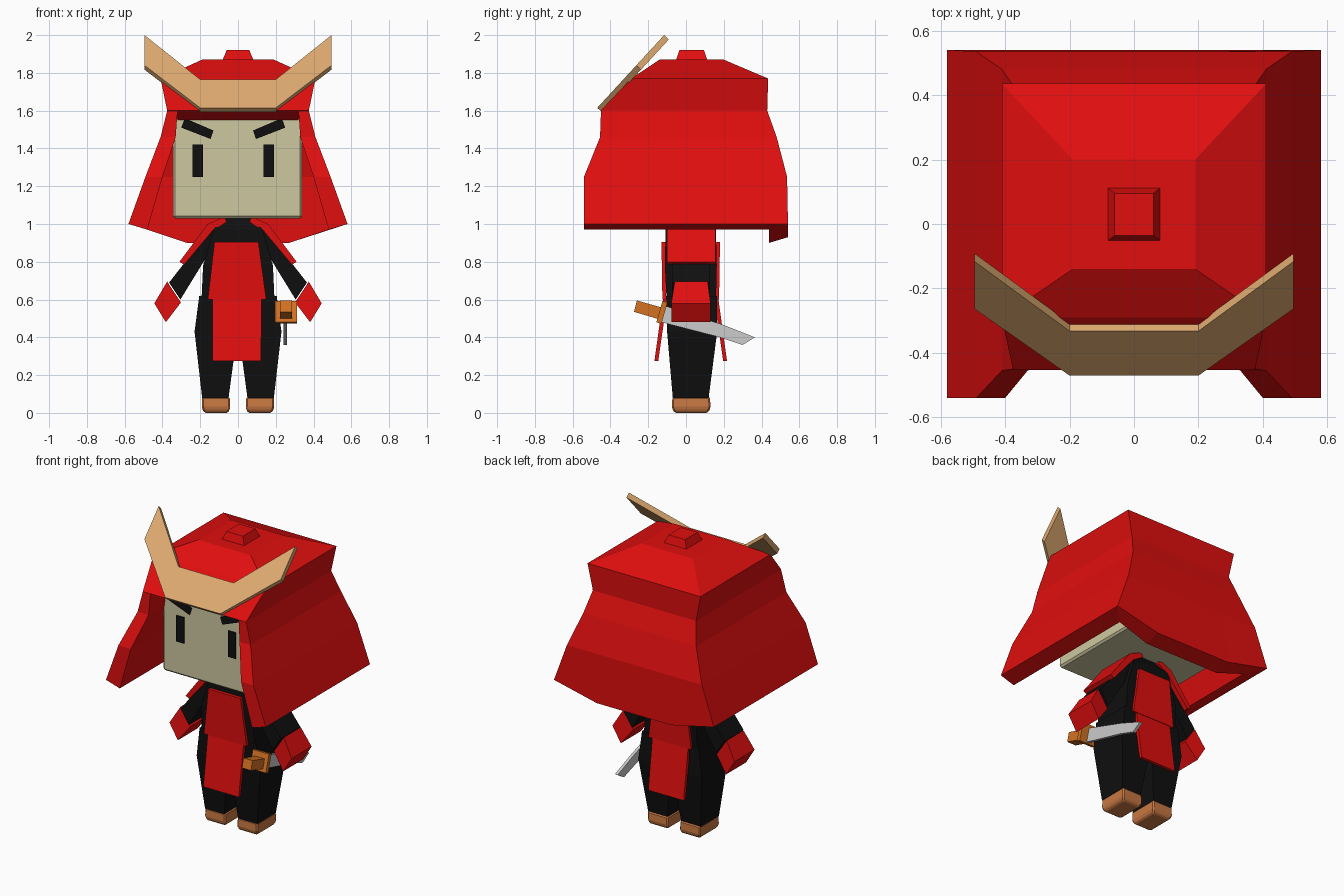
import bpy, bmesh

cube = bpy.data.objects.get("Cube")
if cube:
    bpy.data.objects.remove(cube, do_unlink=True)


def material(name, rgb):
    col = [(c / 255 / 12.92 if c < 11 else ((c / 255 + 0.055) / 1.055) ** 2.4) for c in rgb] + [1]
    m = bpy.data.materials.new(name)
    m.use_nodes = True
    m.diffuse_color = col
    m.node_tree.nodes["Principled BSDF"].inputs["Base Color"].default_value = col
    return m


RED = material("armour red", (224, 14, 14))
BLACK = material("cloth black", (15, 15, 15))
SKIN = material("pale skin", (206, 200, 160))
TAN = material("crest tan", (222, 170, 112))
BROWN = material("boot brown", (200, 120, 66))
ORANGE = material("hilt orange", (212, 114, 34))
STEEL = material("blade steel", (204, 204, 204))


def loft(name, rings, mat):
    """Join rings of equal, even point count; close both ends with quad strips."""
    bm = bmesh.new()
    vs = [[bm.verts.new(p) for p in r] for r in rings]
    n = len(vs[0])
    for a, b in zip(vs, vs[1:]):
        for i in range(n):
            j = (i + 1) % n
            bm.faces.new((a[i], a[j], b[j], b[i]))
    for r in (vs[0], vs[-1]):
        for i in range(n // 2 - 1):
            bm.faces.new((r[i], r[i + 1], r[n - 2 - i], r[n - 1 - i]))
    bmesh.ops.recalc_face_normals(bm, faces=bm.faces)
    me = bpy.data.meshes.new(name)
    bm.to_mesh(me)
    bm.free()
    me.materials.append(mat)
    ob = bpy.data.objects.new(name, me)
    bpy.context.scene.collection.objects.link(ob)
    return ob


def stack(name, levels, mat, s=1):
    """Rectangles (z, x0, x1, y0, y1) lofted upward."""
    return loft(name, [[(s * a, c, z), (s * b, c, z), (s * b, d, z), (s * a, d, z)]
                       for z, a, b, c, d in levels], mat)


def prism_y(name, pts, y0, y1, mat, s=1):
    return loft(name, [[(s * x, y, z) for x, z in pts] for y in (y0, y1)], mat)


def prism_x(name, pts, x0, x1, mat):
    return loft(name, [[(x, y, z) for y, z in pts] for x in (x0, x1)], mat)


def bevel(ob, width):
    m = ob.modifiers.new("soft_edge", "BEVEL")
    m.width = width
    m.segments = 1


# Head, with dark hair on the back face
head = stack("head", [(1.03, -.345, .34, -.29, .38), (1.575, -.345, .34, -.29, .38)], SKIN)
head.data.materials.append(BLACK)
for f in head.data.polygons:
    if f.normal.y > 0.9:
        f.material_index = 1
bevel(head, 0.012)

# Eyes and slanted brows, centred slightly off the middle
for side, s in (("left", 1), ("right", -1)):
    eye = prism_y(side + "_eye", [(.16, 1.25), (.215, 1.25), (.215, 1.42), (.16, 1.42)],
                  -.298, -.289, BLACK, s)
    brow = prism_y(side + "_brow", [(.105, 1.495), (.12, 1.45), (.275, 1.51), (.257, 1.56)],
                   -.299, -.289, BLACK, s)
    eye.location.x = brow.location.x = -0.025

# Helmet skirt: thick shell open at the front
rings = []
for z, w, yf, yb, t, m, drop, lip in ((1.0, .58, -.54, .54, .1, .27, .07, .03),
                                      (1.25, .49, -.54, .535, .09, .25, 0, 0),
                                      (1.46, .41, -.455, .48, .08, .23, 0, 0),
                                      (1.6, .375, -.45, .43, .055, .21, 0, 0)):
    half = [(w, yf, z), (w, yb, z), (m, yb, z - drop)]
    inner = [(w - t, yf, z - lip), (w - t, yb - t, z - lip), (m, yb - t, z - drop - lip)]
    flip = lambda pts: [(-x, y, h) for x, y, h in reversed(pts)]
    outer_u = half + flip(half)
    inner_u = inner + flip(inner)
    rings.append(outer_u + inner_u[::-1])
loft("helmet_skirt", rings, RED)

# Helmet dome and knob
stack("helmet_dome", [(1.55, -.315, .315, -.3, .34), (1.6, -.375, .375, -.452, .43),
                      (1.77, -.41, .41, -.29, .435), (1.87, -.19, .19, -.14, .2)], RED)
stack("helmet_knob", [(1.86, -.085, .085, -.055, .115), (1.92, -.06, .06, -.035, .095)], RED)

# Leaning crest plate
outline = [(-.495, 2.0), (-.2, 1.765), (.2, 1.765), (.495, 2.0),
           (.495, 1.84), (.2, 1.615), (-.2, 1.615), (-.495, 1.84)]
front = [(x, -.47 + .92 * (z - 1.615), z) for x, z in outline]
loft("crest", [front, [(x, y + .025, z - .023) for x, y, z in front]], TAN)

# Torso
stack("torso", [(.45, -.2, .2, -.095, .155), (.78, -.185, .185, -.112, .163),
                (.97, -.13, .13, -.108, .158), (1.05, -.08, .08, -.06, .11)], BLACK)

# Limbs
for side, s in (("left", 1), ("right", -1)):
    stack(side + "_leg", [(.08, .05, .19, -.07, .12), (.43, .003, .23, -.1, .165),
                          (.62, .003, .205, -.105, .163)], BLACK, s)
    boot = stack(side + "_boot", [(0, .052, .178, -.06, .115), (.025, .042, .192, -.075, .13),
                                  (.085, .044, .19, -.072, .127)], BROWN, s)
    bevel(boot, 0.008)
    prism_y(side + "_arm", [(.08, 1.02), (.13, .99), (.365, .69),
                            (.305, .6), (.17, .82), (.1, .84)], -.075, .125, BLACK, s)
    prism_y(side + "_shoulder_pad", [(.07, 1.04), (.16, 1.0), (.31, .8),
                                     (.285, .785), (.13, .97), (.06, 1.01)], -.1, .155, RED, s)
    # Tapered mitten: narrow at the cuff, wide at the knuckles
    cuff = [(.375, .695), (.302, .585)]
    fist = [(.443, .58), (.382, .48)]
    loft(side + "_hand", [[(s * a[0], -.06, a[1]), (s * b[0], -.06, b[1]),
                           (s * b[0], .115, b[1]), (s * a[0], .115, a[1])] if i == 0 else
                          [(s * a[0], -.078, a[1]), (s * b[0], -.078, b[1]),
                           (s * b[0], .13, b[1]), (s * a[0], .13, a[1])]
                          for i, (a, b) in enumerate((cuff, fist))], RED)

# Front and back cloths: flared upper panel, hanging lower panel
for where, s in (("front", -1), ("back", 1)):
    def y(d):
        return .025 + s * d
    stack(where + "_upper_cloth", [(.6, -.16, .15, y(.13), y(.15)),
                                   (.905, -.125, .108, y(.13), y(.155))], RED)
    stack(where + "_lower_cloth", [(.275, -.135, .122, y(.172), y(.192)),
                                   (.62, -.135, .125, y(.122), y(.144))], RED)

# Sword on the left hip
prism_x("sword_blade", [(-.12, .57), (.2, .465), (.365, .4), (.3, .36), (.18, .4), (-.13, .48)],
        .24, .26, STEEL)
prism_x("sword_guard", [(-.125, .592), (-.098, .585), (-.13, .472), (-.157, .48)],
        .195, .312, ORANGE)
prism_x("sword_hilt", [(-.26, .595), (-.12, .555), (-.14, .495), (-.275, .535)],
        .222, .287, ORANGE)
